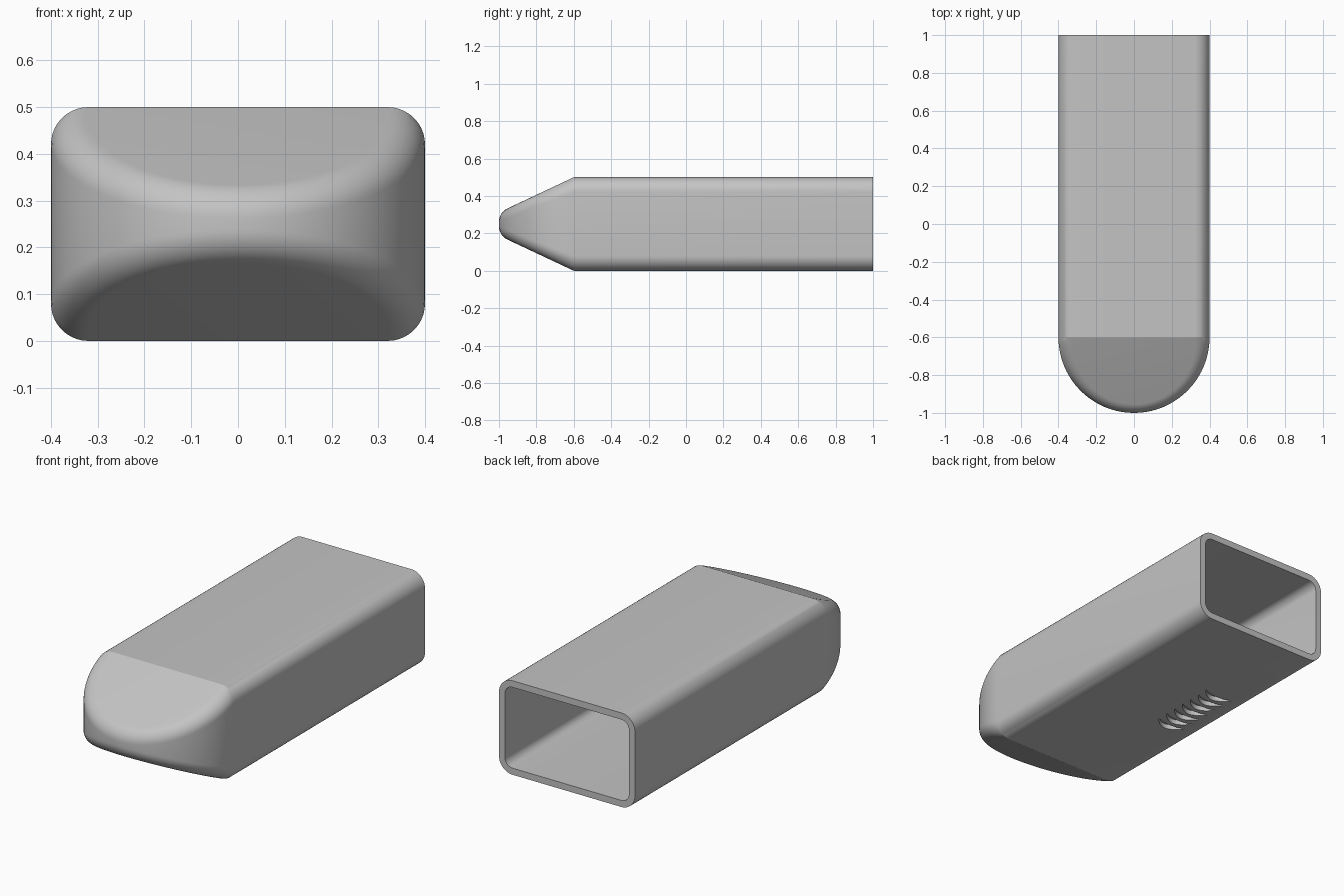
import bpy, bmesh
from math import sin, cos, pi, sqrt, atan2

if "Cube" in bpy.data.objects:
    bpy.data.objects.remove(bpy.data.objects["Cube"])

MID_Z, NOSE_Y, BACK_Y = 0.25, -0.6, 1.0
SLOPE = 0.47          # taper of the nose, top and bottom
WALL = 0.035
ARC, FILLET = 40, 10  # segments round the nose and over the rounded edges

grey = bpy.data.materials.new("plain_grey")
grey.use_nodes = True
grey.diffuse_color = (0.55, 0.55, 0.55, 1)
grey.node_tree.nodes["Principled BSDF"].inputs["Base Color"].default_value = (0.55, 0.55, 0.55, 1)


def make_object(name, bm):
    bmesh.ops.recalc_face_normals(bm, faces=bm.faces)
    mesh = bpy.data.meshes.new(name)
    bm.to_mesh(mesh)
    bm.free()
    mesh.materials.append(grey)
    obj = bpy.data.objects.new(name, mesh)
    bpy.context.collection.objects.link(obj)
    return obj


def column(bm, x, y, nx, ny, half, radius):
    """Vertical wall profile at one outline point, rounded over at both ends."""
    rise = SLOPE * max(ny, 0)               # slope of the top along the inward normal
    centre = half + rise * radius - radius * sqrt(1 + rise * rise)
    last = pi - atan2(1, -rise)             # sweep from the wall to the top face
    upper = []
    for i in range(FILLET + 1):
        a = last * i / FILLET
        inset = radius * (1 - cos(a))
        upper.append((x + nx * inset, y + ny * inset, centre + radius * sin(a)))
    points = [(px, py, MID_Z + h) for px, py, h in reversed(upper)]
    points += [(px, py, MID_Z - h) for px, py, h in upper]
    return [bm.verts.new(p) for p in points]


def skin(bm, inset):
    """One skin of the shell, open at the back; returns its back loop."""
    width, half, radius = 0.4 - inset, 0.25 - inset, 0.08 - inset
    cols = [column(bm, width, BACK_Y, -1, 0, half, radius)]
    for i in range(ARC + 1):
        a = pi * i / ARC
        cx, cy = cos(a), -sin(a)
        h = half + SLOPE * width * cy
        cols.append(column(bm, width * cx, NOSE_Y + width * cy, -cx, -cy, h, radius))
    cols.append(column(bm, -width, BACK_Y, 1, 0, half, radius))
    for a, b in zip(cols, cols[1:]):
        for j in range(len(a) - 1):
            bm.faces.new((a[j], b[j], b[j + 1], a[j + 1]))
    for end in (0, -1):                     # top and bottom: flat part and nose slope
        bm.faces.new([cols[k][end] for k in (0, 1, -2, -1)])
        bm.faces.new([c[end] for c in cols[1:-1]])
    return cols[0] + cols[-1][::-1]


# Hollow sleeve: outer and inner skins joined by the rim
bm = bmesh.new()
outer, inner = skin(bm, 0), skin(bm, WALL)
for i in range(len(outer)):
    k = (i + 1) % len(outer)
    bm.faces.new((outer[i], outer[k], inner[k], inner[i]))
sleeve = make_object("sleeve", bm)

# Crescent grip grooves sunk into the underside
GROOVES, STEPS = 7, 12
bm = bmesh.new()
for g in range(GROOVES):
    y0 = 0.055 + 0.062 * g
    front, rear = [], []
    for i in range(STEPS + 1):
        u = 2 * i / STEPS - 1
        bulge = 1 - u * u
        front.append((-0.205 + 0.085 * u, y0 - 0.058 * bulge))
        rear.append((-0.205 + 0.085 * u, y0 - 0.02 * bulge))
    outline = front + rear[-2:0:-1]
    low = [bm.verts.new((x, y, -0.03)) for x, y in outline]
    high = [bm.verts.new((x, y, 0.025)) for x, y in outline]
    bm.faces.new(low)
    bm.faces.new(high)
    for i in range(len(low)):
        k = (i + 1) % len(low)
        bm.faces.new((low[i], low[k], high[k], high[i]))
cutter = make_object("groove_cutter", bm)
cutter.hide_render = True

cut = sleeve.modifiers.new("grip_grooves", "BOOLEAN")
cut.operation, cut.solver, cut.object = "DIFFERENCE", "EXACT", cutter
bpy.ops.object.select_all(action="DESELECT")
bpy.context.view_layer.objects.active = sleeve
sleeve.select_set(True)
bpy.ops.object.modifier_apply(modifier=cut.name)
bpy.data.objects.remove(cutter)
bpy.ops.object.shade_smooth_by_angle(angle=0.35)
